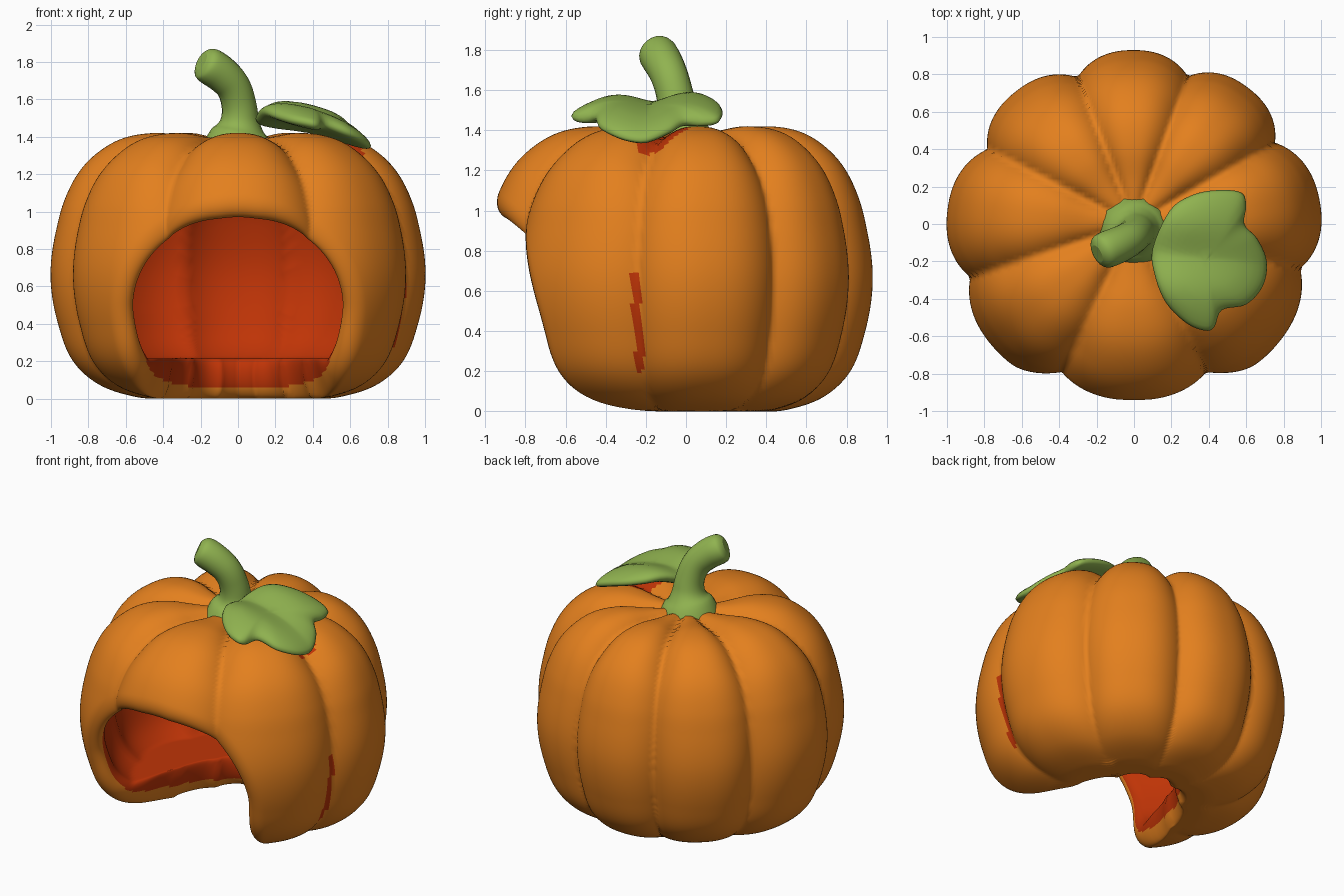
import bpy, bmesh
from math import sin, cos, pi, atan2, degrees, radians, hypot, sqrt
from mathutils import Vector

if "Cube" in bpy.data.objects:
    bpy.data.objects.remove(bpy.data.objects["Cube"])


def material(name, rgb):
    m = bpy.data.materials.new(name)
    m.use_nodes = True
    m.diffuse_color = (*rgb, 1)
    bsdf = m.node_tree.nodes["Principled BSDF"]
    bsdf.inputs["Base Color"].default_value = (*rgb, 1)
    bsdf.inputs["Roughness"].default_value = 0.7
    return m


ORANGE = material("pumpkin orange", (0.77, 0.215, 0.013))
RED = material("inside red", (0.52, 0.034, 0.002))
GREEN = material("leaf green", (0.28, 0.45, 0.08))


def smooth_curve(points, x):
    """Smooth value at x through points sorted by their first item."""
    x = min(max(x, points[0][0]), points[-1][0])
    n = len(points)
    i = next(k for k in range(n - 1) if x <= points[k + 1][0])

    def slope(k):
        a, b = points[max(k - 1, 0)], points[min(k + 1, n - 1)]
        return (b[1] - a[1]) / (b[0] - a[0])
    (x0, y0), (x1, y1) = points[i], points[i + 1]
    h = x1 - x0
    t = (x - x0) / h
    return ((1 + 2 * t) * (1 - t) ** 2 * y0 + t * (1 - t) ** 2 * h * slope(i)
            + t * t * (3 - 2 * t) * y1 + t * t * (t - 1) * h * slope(i + 1))


def finish(bm, name, mats):
    bmesh.ops.remove_doubles(bm, verts=bm.verts, dist=0.0005)
    bmesh.ops.recalc_face_normals(bm, faces=bm.faces)
    for f in bm.faces:
        f.smooth = True
    me = bpy.data.meshes.new(name)
    bm.to_mesh(me)
    bm.free()
    for m in mats:
        me.materials.append(m)
    ob = bpy.data.objects.new(name, me)
    bpy.context.collection.objects.link(ob)


# Side profile (radius, height), seen as angles from a centre inside the body
CENTRE = 0.5
PROFILE = [(0, 0), (0.3, 0), (0.55, 0.01), (0.75, 0.08), (0.88, 0.2), (0.96, 0.4),
           (1, 0.66), (0.97, 0.9), (0.93, 1.05), (0.85, 1.21), (0.75, 1.315),
           (0.62, 1.39), (0.45, 1.42), (0.25, 1.4), (0, 1.36)]
BY_ANGLE = [(atan2(z - CENTRE, r), hypot(r, z - CENTRE)) for r, z in PROFILE]

# Grooves (heading, radius) and the radius at the middle of the lobe that follows
GROOVES = [(30, 0.87), (70, 0.84), (111, 0.84), (153, 0.88), (198, 0.92),
           (244, 0.92), (296, 0.92), (345, 0.92), (390, 0.87)]
LOBES = [0.95, 0.93, 0.95, 1.0, 1.0, 1.02, 1.0, 1.0]
SPLIT = 345


def lobe(theta):
    """Radius factor and groove amount (1 in the groove) for a heading."""
    a = (degrees(theta) - 30) % 360 + 30
    for (a0, r0), (a1, r1), mid in zip(GROOVES, GROOVES[1:], LOBES):
        if a <= a1:
            t = (a - a0) / (a1 - a0)
            u = abs(2 * t - 1) ** 2.6
            base = r0 + (r1 - r0) * t
            return base + (mid - (r0 + r1) / 2) * (1 - u), u


def body_point(phi, psi, inward):
    """Point on the wall; inward runs from 0 outside to 1 inside."""
    d = Vector((sin(phi) * cos(psi), -cos(phi), sin(phi) * sin(psi)))
    flat = hypot(d.x, d.y)
    e, theta = atan2(d.z, flat), atan2(d.y, d.x)
    dist = smooth_curve(BY_ANGLE, e)
    rho, z = dist * cos(e), max(0, CENTRE + dist * sin(e))
    f, groove = lobe(theta)
    crown = min(max((z - 0.9) / 0.4, 0), 1)
    z -= 0.07 * groove * crown * min(1, rho / 0.35)
    rad = rho * f
    rad_in = rho * (f * 0.6 + 0.37) * 0.9
    z_in = max(0.215, 0.14 + z * 0.815)
    rad += (rad_in - rad) * inward
    z += (z_in - z) * inward
    return Vector((rad * cos(theta), rad * sin(theta), z))


# Doorway: half-angle of the opening for each direction around it
DOOR = [(-90, 122), (-70, 115), (-59, 101), (-50, 77), (-43, 56), (-30, 44.5),
        (0, 38.5), (45, 32), (75, 28), (90, 27.5)]
SEGS, OUT, RIM, INN, ROLL = 240, 100, 20, 44, 0.1


def door_angle(psi):
    return radians(smooth_curve(DOOR, degrees(atan2(sin(psi), abs(cos(psi))))))


def lining_shows(c):
    """Where the lining shows through the split groove, low down and under the leaf."""
    off = degrees(atan2(c.y, c.x)) % 360 - SPLIT
    rho = hypot(c.x, c.y)
    low = -1.9 < off < 0.9 and 0.2 < c.z < 0.7
    high = c.z > 1.285 and rho > 0.36 and abs(radians(off)) * rho < min(0.18, 0.9 * (0.74 - rho))
    return low or high


# Hollow body: outside wall, rolled doorway rim, then inside wall
bm = bmesh.new()
rows = []
for j in range(OUT + RIM + INN + 1):
    row = []
    for i in range(SEGS):
        psi = 2 * pi * (i + 0.5) / SEGS
        edge = door_angle(psi)
        start = edge + ROLL
        if j <= OUT:
            phi, inward = pi + (start - pi) * j / OUT, 0
        elif j <= OUT + RIM:
            a = pi * (j - OUT) / RIM
            phi, inward = edge + ROLL * (1 - sin(a)), (1 - cos(a)) / 2
        else:
            phi, inward = start + (pi - start) * (j - OUT - RIM) / INN, 1
        row.append(bm.verts.new(body_point(phi, psi, inward)))
    rows.append(row)
for j, (a, b) in enumerate(zip(rows, rows[1:])):
    for i in range(SEGS):
        k = (i + 1) % SEGS
        f = bm.faces.new((a[i], a[k], b[k], b[i]))
        side = min(max((sin(2 * pi * (i + 1) / SEGS) + 0.9) / 0.35, 0), 1)
        red = j >= OUT + RIM * (0.32 + 0.3 * side)
        f.material_index = int(red or (j < OUT and lining_shows(f.calc_center_median())))
finish(bm, "pumpkin_body", [ORANGE, RED])

# Stem: tapering bent tube with a flared foot and a blunt tip
STEM = [(0, -0.04, 1.31, 0.2), (0, -0.04, 1.4, 0.175), (0.01, -0.04, 1.465, 0.105),
        (0.01, -0.05, 1.56, 0.092), (-0.02, -0.08, 1.67, 0.092),
        (-0.09, -0.115, 1.74, 0.098), (-0.155, -0.14, 1.78, 0.1),
        (-0.185, -0.155, 1.8, 0.085), (-0.195, -0.16, 1.805, 0.05)]
cu = bpy.data.curves.new("stem", "CURVE")
cu.dimensions = "3D"
cu.bevel_depth = 1
cu.bevel_resolution = 8
cu.use_fill_caps = True
sp = cu.splines.new("NURBS")
sp.points.add(len(STEM) - 1)
for p, (x, y, z, r) in zip(sp.points, STEM):
    p.co = (x, y, z, 1)
    p.radius = r
sp.order_u = 3
sp.use_endpoint_u = True
sp.resolution_u = 6
cu.materials.append(GREEN)
stem = bpy.data.objects.new("stem", cu)
bpy.context.collection.objects.link(stem)
bpy.context.view_layer.objects.active = stem
stem.select_set(True)
bpy.ops.object.convert(target="MESH")
bpy.ops.object.shade_smooth_by_angle(angle=radians(60))

# Leaf: padded lobed outline folded along its middle
OUTLINE = [(0.1, -0.13), (0.19, 0.07), (0.3, 0.15), (0.43, 0.18), (0.57, 0.17),
           (0.6, 0.1), (0.59, 0), (0.66, -0.08), (0.71, -0.2), (0.69, -0.33),
           (0.6, -0.43), (0.47, -0.46), (0.43, -0.55), (0.38, -0.57), (0.28, -0.53),
           (0.17, -0.42), (0.11, -0.27)]
n = len(OUTLINE)
wrapped = [(k, OUTLINE[k % n]) for k in range(-2, n + 3)]
border = [[smooth_curve([(k, p[c]) for k, p in wrapped], s / 5) for c in (0, 1)]
          for s in range(n * 5)]
MID = Vector((0.38, -0.2))


def leaf_point(xy, s, side):
    p = MID + (Vector(xy) - MID) * s
    v = min(abs(p.y + 0.14 + 0.1 * p.x) / 0.38, 1)
    z = 1.485 - 0.5 * (p.x - 0.3) ** 2 - 0.12 * (p.x - 0.3)
    z += 0.055 * (0.9 - p.x) * sin(v * pi) ** 1.5 + 0.02 * v + 0.05 * (p.y + 0.2)
    return (p.x, p.y, z + side * 0.055 * sqrt(max(0, 1 - s ** 4)))


bm = bmesh.new()
steps = [0, 0.1, 0.2, 0.3, 0.4, 0.5, 0.6, 0.75, 0.86, 0.93, 0.975, 1]
path = [(s, 1) for s in steps] + [(s, -1) for s in steps[-2::-1]]
rings = [[bm.verts.new(leaf_point(xy, s, side)) for xy in border] for s, side in path]
for a, b in zip(rings, rings[1:]):
    for i in range(len(border)):
        k = (i + 1) % len(border)
        bm.faces.new((a[i], a[k], b[k], b[i]))
finish(bm, "leaf", [GREEN])
